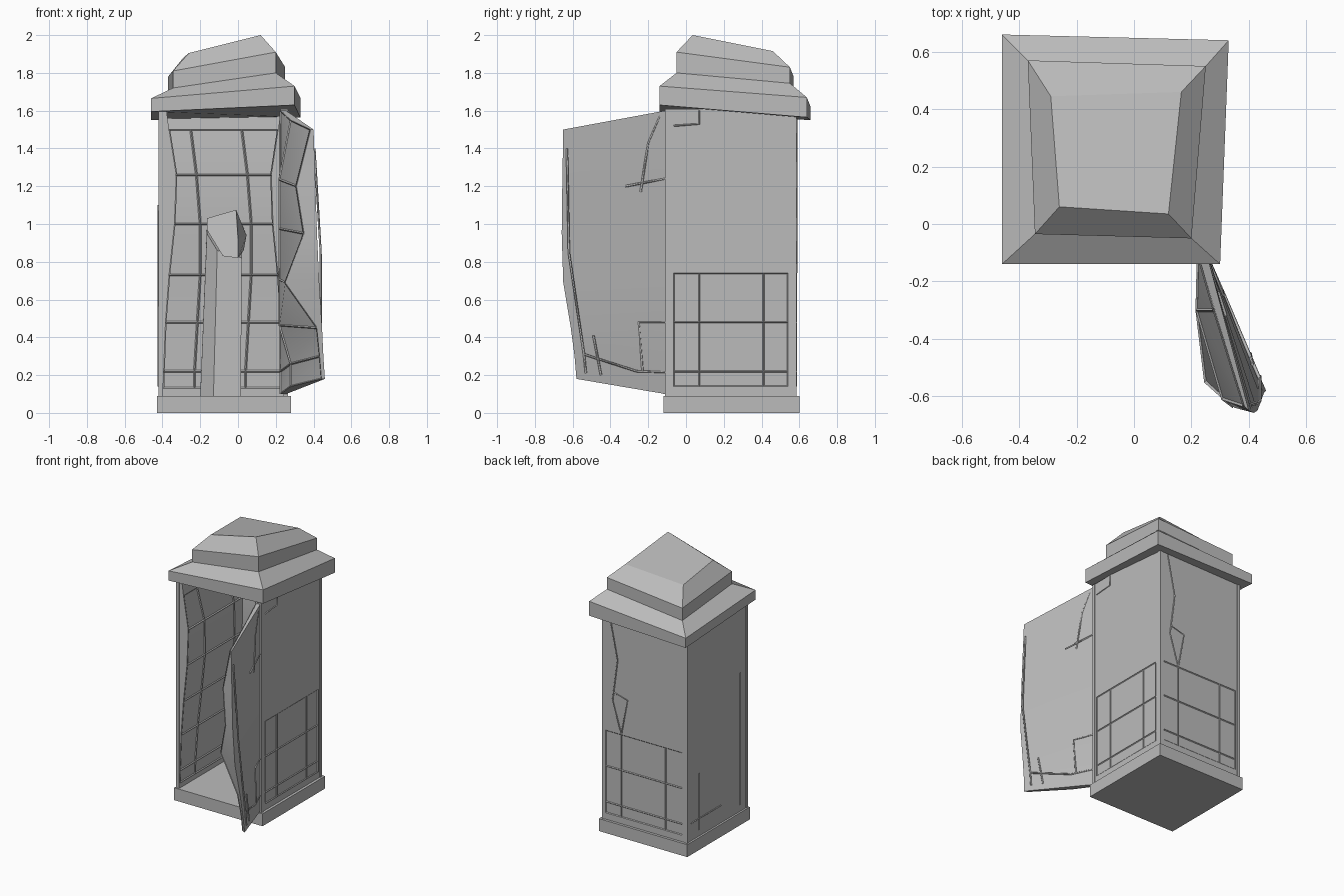
import bpy
import math

cube = bpy.data.objects.get("Cube")
if cube:
    bpy.data.objects.remove(cube, do_unlink=True)

grey = bpy.data.materials.new("plain_grey")
grey.use_nodes = True
COLOUR = (0.5, 0.5, 0.5, 1)
grey.diffuse_color = COLOUR
grey.node_tree.nodes["Principled BSDF"].inputs["Base Color"].default_value = COLOUR


def add(name, verts, faces, smooth=False):
    mesh = bpy.data.meshes.new(name)
    mesh.from_pydata(verts, [], faces)
    mesh.materials.append(grey)
    ob = bpy.data.objects.new(name, mesh)
    bpy.context.collection.objects.link(ob)
    bpy.ops.object.select_all(action='DESELECT')
    ob.select_set(True)
    bpy.context.view_layer.objects.active = ob
    bpy.ops.object.mode_set(mode='EDIT')
    bpy.ops.mesh.select_all(action='SELECT')
    bpy.ops.mesh.normals_make_consistent(inside=False)
    bpy.ops.object.mode_set(mode='OBJECT')
    if smooth:
        bpy.ops.object.shade_smooth_by_angle(angle=math.radians(30))
    return ob


def loft(name, rings, smooth=False):
    """Skin a stack of equal-sized closed rings and cap both ends."""
    n = len(rings[0])
    faces = [(r * n + i, r * n + (i + 1) % n, (r + 1) * n + (i + 1) % n, (r + 1) * n + i)
             for r in range(len(rings) - 1) for i in range(n)]
    faces += [tuple(range(n)), tuple(range(len(rings) * n - n, len(rings) * n))]
    return add(name, [p for ring in rings for p in ring], faces, smooth)


def box(name, x0, x1, y0, y1, z0, z1):
    corners = ((x0, y0), (x1, y0), (x1, y1), (x0, y1))
    return loft(name, [[(x, y, z) for x, y in corners] for z in (z0, z1)])


def lattice(name, rows, thickness=0.012):
    """Glazing bars along the edges of a grid of points."""
    n = len(rows[0])
    faces = [(r * n + i, r * n + i + 1, (r + 1) * n + i + 1, (r + 1) * n + i)
             for r in range(len(rows) - 1) for i in range(n - 1)]
    ob = add(name, [p for row in rows for p in row], faces)
    wire = ob.modifiers.new("bars", 'WIREFRAME')
    wire.thickness = thickness
    wire.offset = 0


def rods(name, paths, radius=0.006):
    """Loose, bent bars following short paths."""
    curve = bpy.data.curves.new(name, 'CURVE')
    curve.dimensions = '3D'
    curve.bevel_depth = radius
    curve.bevel_resolution = 0
    curve.materials.append(grey)
    for path in paths:
        spline = curve.splines.new('POLY')
        spline.points.add(len(path) - 1)
        for point, co in zip(spline.points, path):
            point.co = (*co, 1)
    bpy.context.collection.objects.link(bpy.data.objects.new(name, curve))


# Body limits
L, R, F, B = -0.42, 0.265, -0.11, 0.585
BASE, TOP = 0.09, 1.61

# Base slab and corner posts
box("base", -0.43, 0.28, -0.118, 0.6, 0, BASE)
P = 0.022
for side, x in (("right", L), ("left", R - P)):
    for end, y in (("front", F), ("back", B - P)):
        box(f"{end}_{side}_post", x, x + P, y, y + P, BASE, TOP)

# Walls: flat outside, buckled inside, with bent glazing bars
HEIGHTS = (TOP, 1.5, 1.26, 1.0, 0.73, 0.48, 0.22, 0.13, BASE)
BUCKLE = (0.03, 0.045, 0.085, 0.075, 0.045, 0.025, 0.015, 0.012, 0.012)
SHIFT = (-0.03, -0.02, 0.01, 0.03, 0.03, 0.015, 0, 0, 0)


def wall(name, columns, place, amount):
    rings, grid = [], []
    for z, d, s in zip(HEIGHTS, BUCKLE, SHIFT):
        last = len(columns) - 1
        inner = [place(u + (s if 0 < i < last else 0), 0.012 + d * amount, z)
                 for i, u in enumerate(columns)]
        outer = [place(u, 0.004, z) for u in reversed(columns)]
        rings.append(inner + outer)
        grid.append(inner)
    loft(name, rings, True)
    lattice(name + "_inner_bars", grid[1:-1])


wall("right_wall", (F + 0.005, 0.07, 0.41, B - 0.01), lambda u, d, z: (L + d, u, z), 0.95)
wall("left_wall", (F + 0.005, 0.07, 0.41, B - 0.01), lambda u, d, z: (R - d, u, z), 0.9)
wall("back_wall", (L + 0.01, -0.23, 0.04, R - 0.01), lambda u, d, z: (u, B - d, z), 0.6)

# Outer glazing bars that remain on the lower panels
LOW = (0.14, 0.22, 0.48, 0.74)
lattice("left_outer_bars", [[(R - 0.003, y, z) for y in (-0.065, 0.07, 0.41, 0.54)]
                            for z in LOW], 0.01)
lattice("back_outer_bars", [[(x, B - 0.003, z) for x in (-0.38, -0.245, 0.11, 0.235)]
                            for z in LOW], 0.01)
rods("back_bent_bars", [
    [(0.2, B, 1.56), (0.14, B, 1.27), (0.18, B, 0.97), (0.11, B, 0.74)],
    [(0.17, B, 1.03), (0.06, B, 1.0), (0.11, B, 0.74)]], 0.005)
rods("right_outer_bars", [
    [(L, 0.45, 0.14), (L, 0.45, 0.55)],
    [(L, -0.02, 0.14), (L, -0.02, 1.1)],
    [(L, 0.54, 0.22), (L, 0.2, 0.22)]], 0.005)
rods("left_top_bars", [[(R, -0.065, 1.52), (R, 0.07, 1.53), (R, 0.07, 1.6)]], 0.005)

# Open crumpled door: hinge height, then free edge height, outer and inner points
DOOR = (
    (1.6, 1.5, 0.40, -0.65, 0.385, -0.635),
    (1.27, 1.2, 0.41, -0.655, 0.31, -0.61),
    (1.0, 0.95, 0.418, -0.658, 0.35, -0.64),
    (0.72, 0.69, 0.43, -0.65, 0.25, -0.55),
    (0.48, 0.45, 0.445, -0.61, 0.42, -0.6),
    (0.22, 0.3, 0.452, -0.59, 0.435, -0.58),
    (0.1, 0.18, 0.46, -0.58, 0.445, -0.575),
)
rings, inner_grid = [], []
for i, (hz, fz, ox, oy, ix, iy) in enumerate(DOOR):
    hinge, free = (0.225, F, hz), (ix, iy, fz)
    pinch = 0.22 if 0 < i < 5 else 0.28
    middle = (pinch, -0.3, (hz + fz) / 2)
    rings.append([(0.255, F, hz), (ox, oy, fz), free, middle, hinge])
    inner_grid.append([free, middle, hinge])
loft("door", rings, True)
lattice("door_inner_bars", inner_grid)


def on_door(y, z):
    return (0.253 + (F - y) * (0.47 - 0.127 * z), y, z)


DOOR_BARS = (
    ((-0.14, 1.57), (-0.2, 1.43), (-0.24, 1.17)),
    ((-0.32, 1.2), (-0.11, 1.24)),
    ((-0.54, 0.31), (-0.26, 0.22), (-0.11, 0.215)),
    ((-0.49, 0.41), (-0.45, 0.2)),
    ((-0.11, 0.48), (-0.25, 0.48), (-0.23, 0.22)),
    ((-0.63, 1.4), (-0.62, 0.85), (-0.54, 0.31), (-0.53, 0.21)),
)
rods("door_outer_bars", [[on_door(*p) for p in path] for path in DOOR_BARS])

# Leaning pedestal and its dented head
loft("pedestal", [
    [(-0.2, 0.42, BASE), (-0.13, 0.34, BASE), (0.015, 0.34, BASE), (0.015, 0.54, BASE), (-0.2, 0.54, BASE)],
    [(-0.165, 0.42, 0.95), (-0.11, 0.36, 0.86), (0.02, 0.36, 0.82), (0.02, 0.53, 0.9), (-0.165, 0.53, 0.98)],
], True)
loft("pedestal_head", [
    [(-0.08, 0.33, 0.83), (0.0, 0.32, 0.82), (0.03, 0.5, 0.86), (-0.12, 0.5, 0.9)],
    [(-0.165, 0.36, 0.97), (0.0, 0.34, 0.92), (0.045, 0.5, 0.94), (-0.165, 0.52, 1.0)],
    [(-0.165, 0.38, 1.03), (-0.01, 0.36, 1.075), (0.02, 0.5, 1.0), (-0.16, 0.52, 1.02)],
])

# Tilted stepped roof, each ring running front right, front left, back left, back right
EAVE = ((-0.46, -0.14), (0.3, -0.14), (0.33, 0.64), (-0.46, 0.66))
STEP = ((-0.345, -0.035), (0.2, -0.05), (0.25, 0.55), (-0.37, 0.57))
CROWN = ((-0.26, 0.06), (0.12, 0.035), (0.165, 0.46), (-0.29, 0.445))
LEVELS = (
    (EAVE, (1.595, 1.63, 1.565, 1.55)),
    (EAVE, (1.665, 1.73, 1.67, 1.62)),
    (STEP, (1.72, 1.80, 1.745, 1.69)),
    (STEP, (1.81, 1.91, 1.83, 1.78)),
    (CROWN, (1.905, 2.0, 1.915, 1.88)),
)
loft("roof", [[(x, y, z) for (x, y), z in zip(plan, heights)] for plan, heights in LEVELS])
